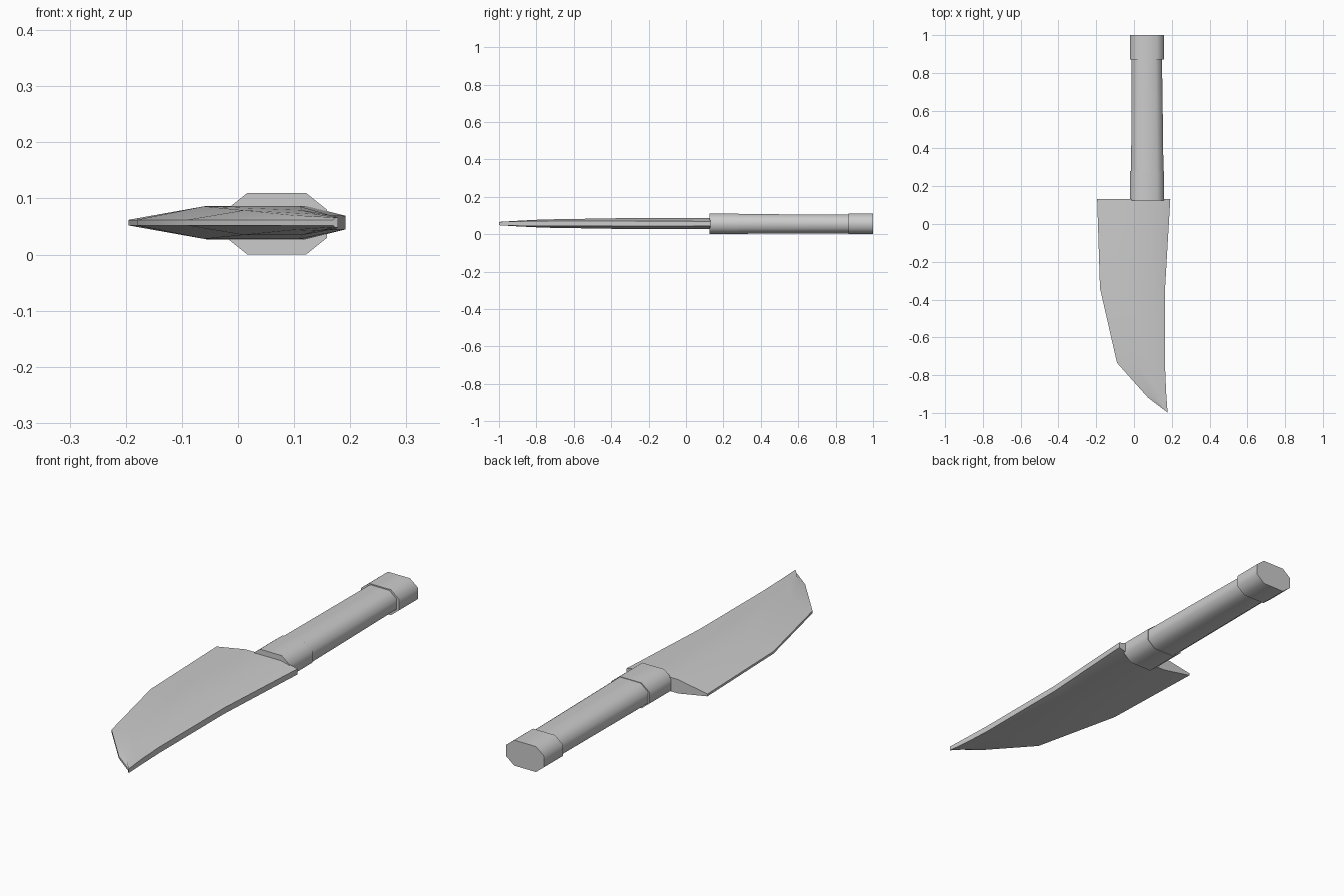
import bpy, math

if "Cube" in bpy.data.objects:
    bpy.data.objects.remove(bpy.data.objects["Cube"])

ZC = 0.055


def loft(name, rings, angle):
    """Skin equal-sized closed rings in order and cap both ends."""
    n = len(rings[0])
    verts = [p for r in rings for p in r]
    faces = [(i * n + j, i * n + (j + 1) % n, (i + 1) * n + (j + 1) % n, (i + 1) * n + j)
             for i in range(len(rings) - 1) for j in range(n)]
    last = (len(rings) - 1) * n
    faces += [tuple(reversed(range(n))), tuple(range(last, last + n))]
    me = bpy.data.meshes.new(name)
    me.from_pydata(verts, [], faces)
    ob = bpy.data.objects.new(name, me)
    bpy.context.collection.objects.link(ob)
    bpy.ops.object.select_all(action='DESELECT')
    bpy.context.view_layer.objects.active = ob
    ob.select_set(True)
    bpy.ops.object.mode_set(mode='EDIT')
    bpy.ops.mesh.select_all(action='SELECT')
    bpy.ops.mesh.normals_make_consistent(inside=False)
    bpy.ops.object.mode_set(mode='OBJECT')
    bpy.ops.object.shade_smooth_by_angle(angle=math.radians(angle))
    return ob


def octagon(y, x0, x1, h):
    """Flattened octagonal handle section."""
    c, w = (x0 + x1) / 2, (x1 - x0) / 2
    half = [(-w, h * 0.45), (-w * 0.58, h), (w * 0.58, h), (w, h * 0.45)]
    pts = half + [(x, -z) for x, z in reversed(half)]
    return [(c + x, y, ZC + z) for x, z in pts]


def blade_ring(pts, heights):
    """Blade section: edge, bevel line, shoulder, spine; mirrored top to bottom."""
    top = [(x, y, ZC + 0.002 + h) for (x, y), h in zip(pts, heights)]
    low = [(x, y, ZC + 0.002 - h) for (x, y), h in zip(pts, heights)]
    return top + low[::-1]


# Blade, from heel to tip
sections = [
    ([(-.195, .132), (-.055, .132), (.12, .132), (.192, .132)], (.005, .030, .030, .012)),
    ([(-.18, -.34), (-.06, -.33), (.11, -.33), (.165, -.33)], (.005, .029, .029, .013)),
    ([(-.09, -.735), (.01, -.74), (.115, -.76), (.165, -.77)], (.005, .022, .022, .013)),
    ([(.075, -.92), (.1, -.91), (.14, -.90), (.17, -.89)], (.005, .013, .015, .012)),
    ([(.170, -.992), (.172, -.995), (.175, -.998), (.178, -1.0)], (.005, .008, .009, .009)),
]
loft("blade", [blade_ring(p, h) for p, h in sections], 30)

# Handle: front collar, tapered grip, butt cap
loft("collar", [octagon(.125, -.021, .159, .055), octagon(.28, -.021, .159, .055)], 60)
loft("grip", [octagon(.27, -.015, .156, .053), octagon(.60, -.014, .152, .051),
              octagon(.88, -.012, .148, .050)], 60)
loft("butt_cap", [octagon(.87, -.021, .159, .055), octagon(1.0, -.021, .159, .055)], 60)
